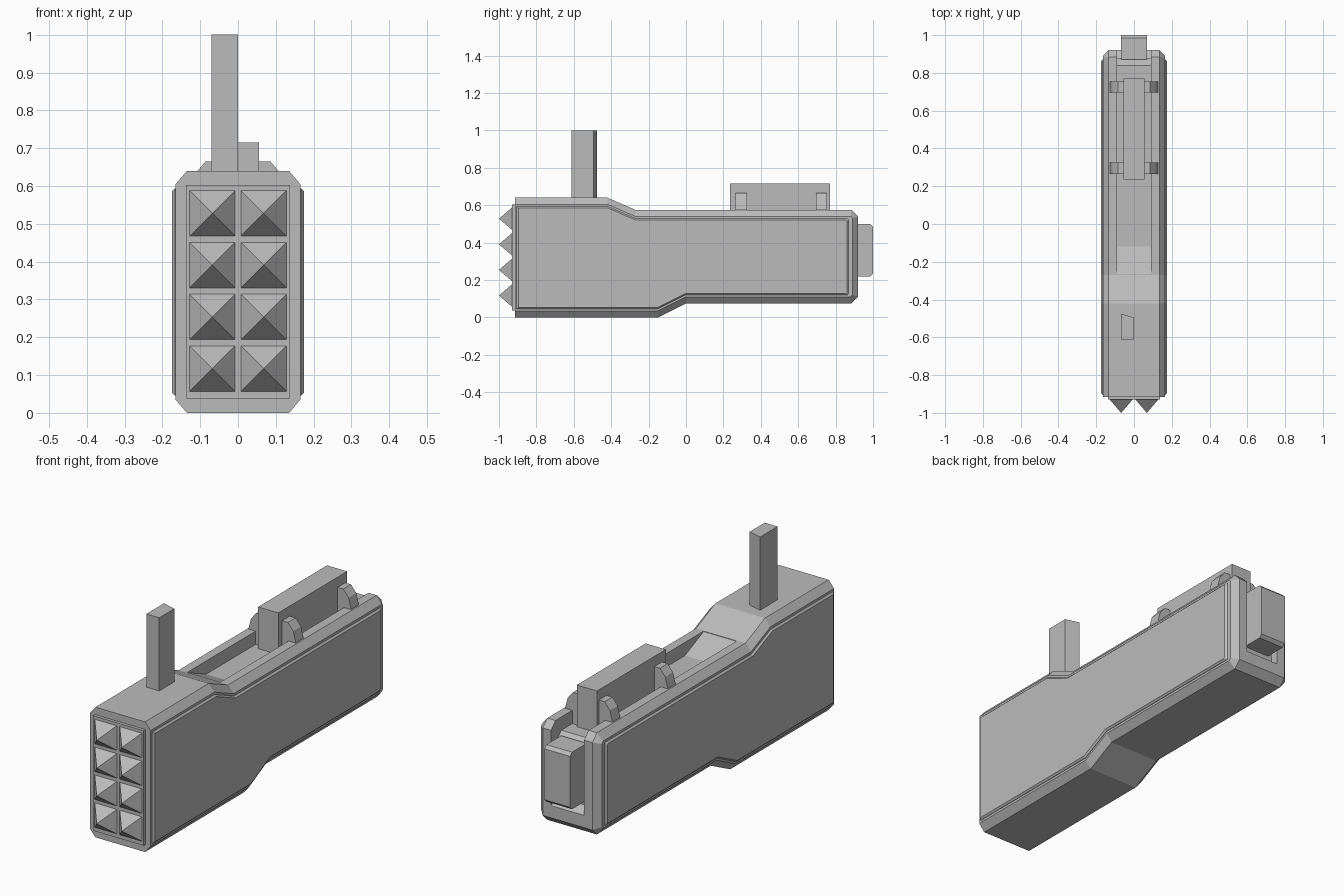
import bpy
import bmesh

cube = bpy.data.objects.get("Cube")
if cube:
    bpy.data.objects.remove(cube, do_unlink=True)

grey = bpy.data.materials.new("plain_grey")
grey.use_nodes = True
COLOUR = (0.5, 0.5, 0.5, 1)
grey.diffuse_color = COLOUR
grey.node_tree.nodes["Principled BSDF"].inputs["Base Color"].default_value = COLOUR


def loft(name, loops):
    """Join matching loops of 3D points with quads and cap both ends."""
    bm = bmesh.new()
    rings = [[bm.verts.new(p) for p in loop] for loop in loops]
    n = len(rings[0])
    for a, b in zip(rings, rings[1:]):
        for i in range(n):
            j = (i + 1) % n
            bm.faces.new((a[i], a[j], b[j], b[i]))
    bm.faces.new(rings[0])
    bm.faces.new(rings[-1])
    bmesh.ops.recalc_face_normals(bm, faces=bm.faces)
    mesh = bpy.data.meshes.new(name)
    bm.to_mesh(mesh)
    bm.free()
    mesh.materials.append(grey)
    obj = bpy.data.objects.new(name, mesh)
    bpy.context.collection.objects.link(obj)
    return obj


def at_x(x, profile):
    return [(x, y, z) for y, z in profile]


def box(name, x0, x1, y0, y1, z0, z1):
    profile = [(y0, z0), (y1, z0), (y1, z1), (y0, z1)]
    return loft(name, [at_x(x0, profile), at_x(x1, profile)])


def outline(inset, front, back, cut):
    """Stepped side outline of the housing, inset from top and bottom."""
    top, low_top = 0.64 - inset, 0.575 - inset
    base, high_base = inset, 0.075 + inset
    return [(front, top), (-0.42, top), (-0.27, low_top), (back - cut, low_top),
            (back, low_top - cut), (back, high_base + cut), (back - cut, high_base),
            (0, high_base), (-0.15, base), (front, base)]


# Housing with chamfered long edges
outer = outline(0, -0.915, 0.92, 0.035)
inner = outline(0.035, -0.915, 0.89, 0.01)
body = loft("housing", [at_x(-0.165, inner), at_x(-0.135, outer),
                        at_x(0.135, outer), at_x(0.165, inner)])

# Channel along the top that wraps down the back
channel = [(-0.28, 0.8), (-0.265, 0.573), (-0.12, 0.51), (0.84, 0.51), (0.88, 0.47),
           (0.88, 0.2), (1.0, 0.11), (1.0, 0.8)]
cutter = loft("channel_cutter", [at_x(-0.09, channel), at_x(0.09, channel)])
cutter.hide_render = True
mod = body.modifiers.new("channel", "BOOLEAN")
mod.operation = "DIFFERENCE"
mod.solver = "EXACT"
mod.object = cutter
bpy.context.view_layer.objects.active = body
bpy.ops.object.modifier_apply(modifier=mod.name)
bpy.data.objects.remove(cutter, do_unlink=True)

# Raised side panels with a bevelled rim
for side, label in ((1, "left"), (-1, "right")):
    rim = outline(0.046, -0.905, 0.87, 0.004)
    face = outline(0.054, -0.895, 0.86, 0.004)
    loft(label + "_side_panel", [at_x(side * 0.16, rim), at_x(side * 0.167, rim),
                                 at_x(side * 0.175, face)])

# Front plate with two columns of pyramid studs
box("front_plate", -0.138, 0.138, -0.93, -0.91, 0.038, 0.603)
for row in range(4):
    for col in (-1, 1):
        cx, cz, h = col * 0.068, 0.117 + row * 0.137, 0.061
        bm = bmesh.new()
        base = [bm.verts.new((cx + sx * h, -0.929, cz + sz * h))
                for sx, sz in ((-1, -1), (1, -1), (1, 1), (-1, 1))]
        tip = bm.verts.new((cx, -1, cz))
        bm.faces.new(base)
        for i in range(4):
            bm.faces.new((base[i], base[(i + 1) % 4], tip))
        bmesh.ops.recalc_face_normals(bm, faces=bm.faces)
        mesh = bpy.data.meshes.new("front_stud")
        bm.to_mesh(mesh)
        bm.free()
        mesh.materials.append(grey)
        stud = bpy.data.objects.new("front_stud", mesh)
        bpy.context.collection.objects.link(stud)

# Upright post with a slanted back face
foot = [(-0.07, -0.612), (0, -0.612), (0, -0.495), (-0.07, -0.475)]
loft("upright_post", [[(x, y, z) for x, y in foot] for z in (0.62, 1.0)])

# Top bar and the lugs that hold it in the channel
box("top_bar", -0.055, 0.055, 0.235, 0.77, 0.5, 0.715)
lug = [(0.05, 0.5), (0.05, 0.665), (0.086, 0.665), (0.115, 0.63), (0.128, 0.58),
       (0.128, 0.55), (0.1, 0.5)]
for side in (-1, 1):
    for y in (0.265, 0.695):
        loft("bar_lug", [[(side * x, yy, z) for x, z in lug] for yy in (y, y + 0.06)])

# Block at the back with chamfered top and bottom edges
block = [(0.87, 0.22), (0.985, 0.22), (1.0, 0.235), (1.0, 0.485), (0.985, 0.5), (0.87, 0.5)]
loft("rear_block", [at_x(-0.07, block), at_x(0.07, block)])
